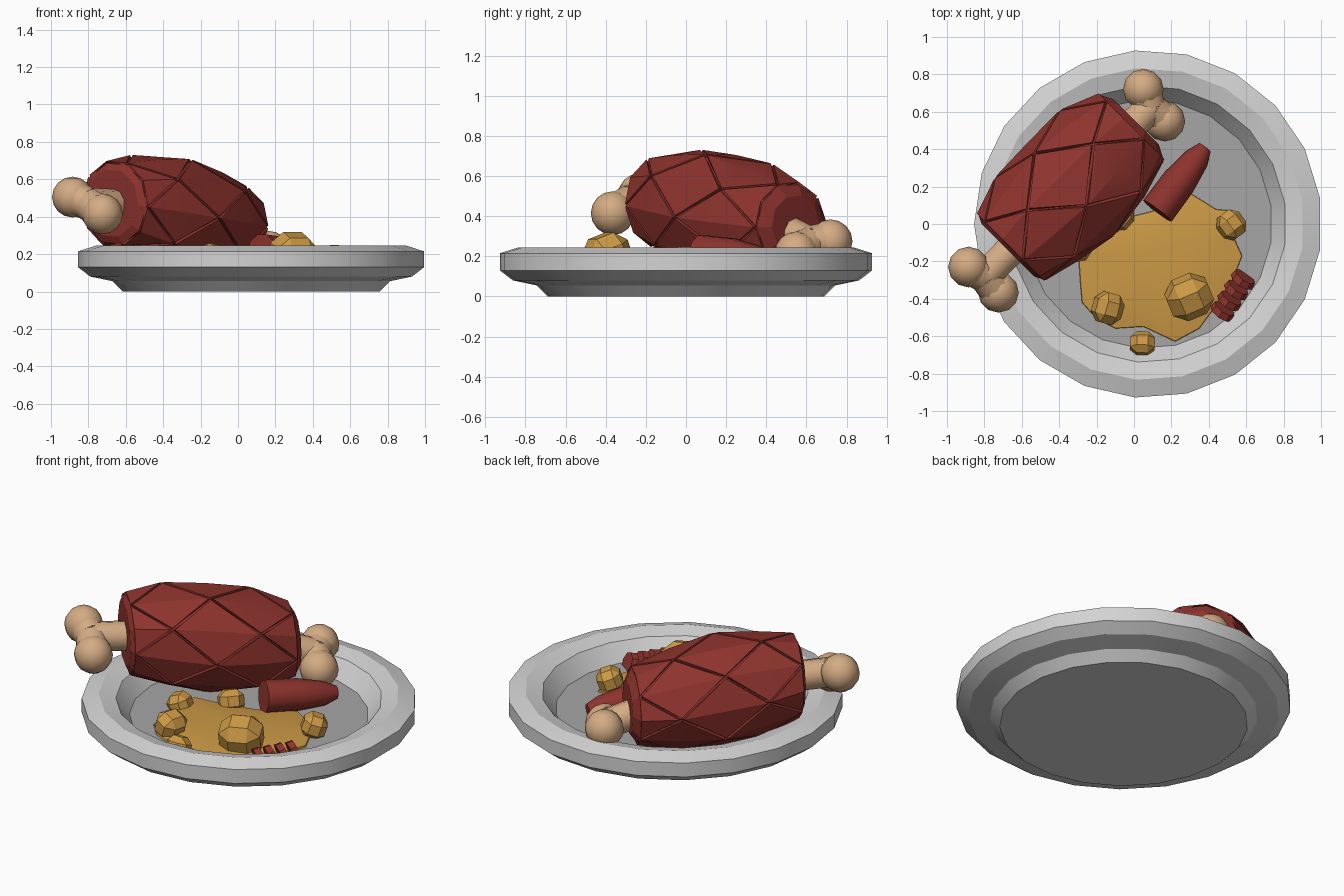
import bpy, bmesh, math
from mathutils import Vector, Matrix

if "Cube" in bpy.data.objects:
    bpy.data.objects.remove(bpy.data.objects["Cube"])


def mat(name, rgb):
    m = bpy.data.materials.new(name)
    m.diffuse_color = (*rgb, 1)
    m.use_nodes = True
    m.node_tree.nodes["Principled BSDF"].inputs["Base Color"].default_value = m.diffuse_color
    return m


PLATE = mat("light_grey", (0.65, 0.65, 0.65))
FLOOR = mat("mid_grey", (0.38, 0.38, 0.38))
MEAT = mat("roast_red", (0.27, 0.033, 0.026))
BONE = mat("bone_tan", (0.66, 0.41, 0.23))
GOLD = mat("golden_brown", (0.60, 0.32, 0.06))


def finish(name, bm, mats, smooth=None):
    bmesh.ops.recalc_face_normals(bm, faces=bm.faces)
    me = bpy.data.meshes.new(name)
    bm.to_mesh(me)
    bm.free()
    ob = bpy.data.objects.new(name, me)
    bpy.context.collection.objects.link(ob)
    for m in mats:
        me.materials.append(m)
    if smooth:
        bpy.ops.object.select_all(action='DESELECT')
        ob.select_set(True)
        bpy.context.view_layer.objects.active = ob
        bpy.ops.object.shade_smooth_by_angle(angle=math.radians(smooth))
    return ob


def skin(bm, rings, cap=True):
    """Bridge a list of equal-length rings of points."""
    vs = [[bm.verts.new(p) for p in r] for r in rings]
    n = len(vs[0])
    for a, b in zip(vs, vs[1:]):
        for i in range(n):
            bm.faces.new((a[i], a[(i + 1) % n], b[(i + 1) % n], b[i]))
    if cap:
        bm.faces.new(vs[0])
        bm.faces.new(vs[-1])


def rod(bm, p, q, r1, r2, n=10):
    """Tapered cylinder between two points."""
    p, q = Vector(p), Vector(q)
    rot = (q - p).to_track_quat('Z', 'Y').to_matrix().to_4x4()
    bmesh.ops.create_cone(bm, cap_ends=True, segments=n, radius1=r1, radius2=r2,
                          depth=(q - p).length, matrix=Matrix.Translation((p + q) / 2) @ rot)


# Plate: 21-sided lathe, with a darker floor
profile = [(0.69, 0), (0.745, 0.055), (0.865, 0.08), (0.93, 0.13), (0.93, 0.215),
           (0.835, 0.245), (0.74, 0.22), (0.665, 0.12)]
bm = bmesh.new()
skin(bm, [[(0.075 + r * math.cos(math.pi + i * math.tau / 21),
            r * math.sin(math.pi + i * math.tau / 21), z) for i in range(21)]
          for r, z in profile])
bm.faces.ensure_lookup_table()
bm.faces[-1].material_index = 1
finish("plate", bm, [PLATE, FLOOR], 20)

# Ham: stations along a diagonal axis (position, side radius, vertical radius)
U, V, Z = Vector((1, 1, 0)).normalized(), Vector((-1, 1, 0)).normalized(), Vector((0, 0, 1))
STATIONS = [(-0.555, 0.255, 0.235), (-0.35, 0.325, 0.295), (-0.11, 0.35, 0.315),
            (0.15, 0.335, 0.285), (0.36, 0.25, 0.215)]


def ham_point(t, ry, rz, k, f=1.0):
    a = math.radians(68 + 36 * k)
    zc = 0.415 - 0.12 * (t + 0.1)
    return U * t + V * (0.378 - f * ry * math.cos(a)) + Z * (zc + f * rz * math.sin(a))


bm = bmesh.new()
rings = [[ham_point(-0.575, 0.2, 0.185, k) for k in range(10)]]
for j, s in enumerate(STATIONS):
    rings.append([ham_point(*s, k, 0.86 if (j + k) % 2 and 0 < j < 4 else 0.95)
                  for k in range(10)])
rings.append([ham_point(0.395, 0.17, 0.15, k) for k in range(10)])
skin(bm, rings)
finish("ham_core", bm, [MEAT])

# Scored diamonds standing proud of the core, with grooves between them
bm = bmesh.new()
for j, s in enumerate(STATIONS):
    for k in range(10):
        if (j + k) % 2 == 0:
            continue
        mid = ham_point(*s, k)
        near = [(j - 1, k), (j, k + 1), (j + 1, k), (j, k - 1)]
        base = [mid if not 0 <= a < 5 else ham_point(*STATIONS[a], b) for a, b in near]
        low = [mid if not 0 <= a < 5 else ham_point(*STATIONS[a], b, 0.93) for a, b in near]
        if 0 < j < 4:                       # flatten the full diamonds
            mid = mid.lerp(sum(base, Vector()) / 4, 0.4)
        top = [bm.verts.new(p.lerp(mid, 0.05)) for p in base]
        bot = [bm.verts.new(p.lerp(mid, 0.03)) for p in low]
        c = bm.verts.new(mid)
        for i in range(4):
            i2 = (i + 1) % 4
            bm.faces.new((top[i], top[i2], c))
            bm.faces.new((top[i], bot[i], bot[i2], top[i2]))
bmesh.ops.remove_doubles(bm, verts=bm.verts, dist=0.0005)
finish("ham_scored_skin", bm, [MEAT], 22)

# Bones: shaft plus two knuckles at each end
for name, root, end, knobs in [
    ("upper_bone", (-0.56, -0.04, 0.455), (-0.80, -0.28, 0.47),
     [(-0.885, -0.23, 0.505), (-0.725, -0.365, 0.415)]),
    ("lower_bone", (-0.12, 0.42, 0.36), (0.085, 0.62, 0.265),
     [(0.05, 0.72, 0.275), (0.165, 0.55, 0.215)])]:
    bm = bmesh.new()
    rod(bm, root, end, 0.088, 0.085)
    for c in knobs:
        rod(bm, end, c, 0.088, 0.098)
        bmesh.ops.create_uvsphere(bm, u_segments=12, v_segments=8, radius=0.109,
                                  matrix=Matrix.Translation(c))
    finish(name, bm, [BONE], 60)

# Sauce puddle, slightly domed
outline = [(-0.3, 0.0), (-0.1, 0.02), (0.1, 0.07), (0.28, 0.18), (0.44, 0.08), (0.55, 0.07),
           (0.53, -0.06), (0.58, -0.17), (0.53, -0.3), (0.43, -0.45), (0.35, -0.56),
           (0.22, -0.63), (0.05, -0.55), (-0.1, -0.56), (-0.2, -0.51), (-0.28, -0.42),
           (-0.29, -0.3), (-0.3, -0.15)]
bm = bmesh.new()
skin(bm, [[(0.13 + (x - 0.13) * f, -0.22 + (y + 0.22) * f, z) for x, y in outline]
          for f, z in [(1, 0.115), (0.99, 0.13), (0.75, 0.145), (0.3, 0.152)]])
finish("sauce", bm, [GOLD], 60)

# Potatoes: chamfered cubes
for i, (x, y, z, r) in enumerate([(0.295, -0.39, 0.20, 0.118), (-0.14, -0.45, 0.175, 0.083),
                                  (0.52, -0.005, 0.175, 0.074), (0.045, -0.64, 0.16, 0.066),
                                  (-0.075, 0.04, 0.15, 0.07), (-0.3, -0.13, 0.135, 0.07)]):
    bm = bmesh.new()
    bmesh.ops.create_cube(bm, size=2)
    bmesh.ops.bevel(bm, geom=bm.edges[:], offset=0.55, segments=1, affect='EDGES')
    bm.transform(Matrix.Translation((x, y, z)) @ Matrix.Rotation(0.4 + i * 0.9, 4, 'Z')
                 @ Matrix.Rotation(0.35, 4, 'X') @ Matrix.Diagonal((r, r * 0.92, r * 0.92, 1)))
    finish(f"potato_{i + 1}", bm, [GOLD])

# Sausage end, tapering to a rounded tip
bm = bmesh.new()
path = [((0.125, 0.07, 0.215), 0.095), ((0.24, 0.225, 0.2), 0.093),
        ((0.335, 0.35, 0.185), 0.07), ((0.38, 0.41, 0.18), 0.038)]
side, up = Vector((0.8, -0.6, 0)), Vector((0.06, 0.08, 0.995))
skin(bm, [[Vector(p) + r * (side * math.cos(i * math.tau / 10) + up * math.sin(i * math.tau / 10))
           for i in range(10)] for p, r in path])
finish("sausage", bm, [MEAT], 45)

# Row of cut slices, leaning on each other
for i in range(4):
    c = Vector((0.585, -0.295, 0.145)).lerp(Vector((0.475, -0.465, 0.14)), i / 3)
    d = Vector((0.5, 0.7, 0.35)).normalized() * 0.019
    bm = bmesh.new()
    rod(bm, c - d, c + d, 0.068, 0.062, 8)
    finish(f"sausage_slice_{i + 1}", bm, [MEAT])
